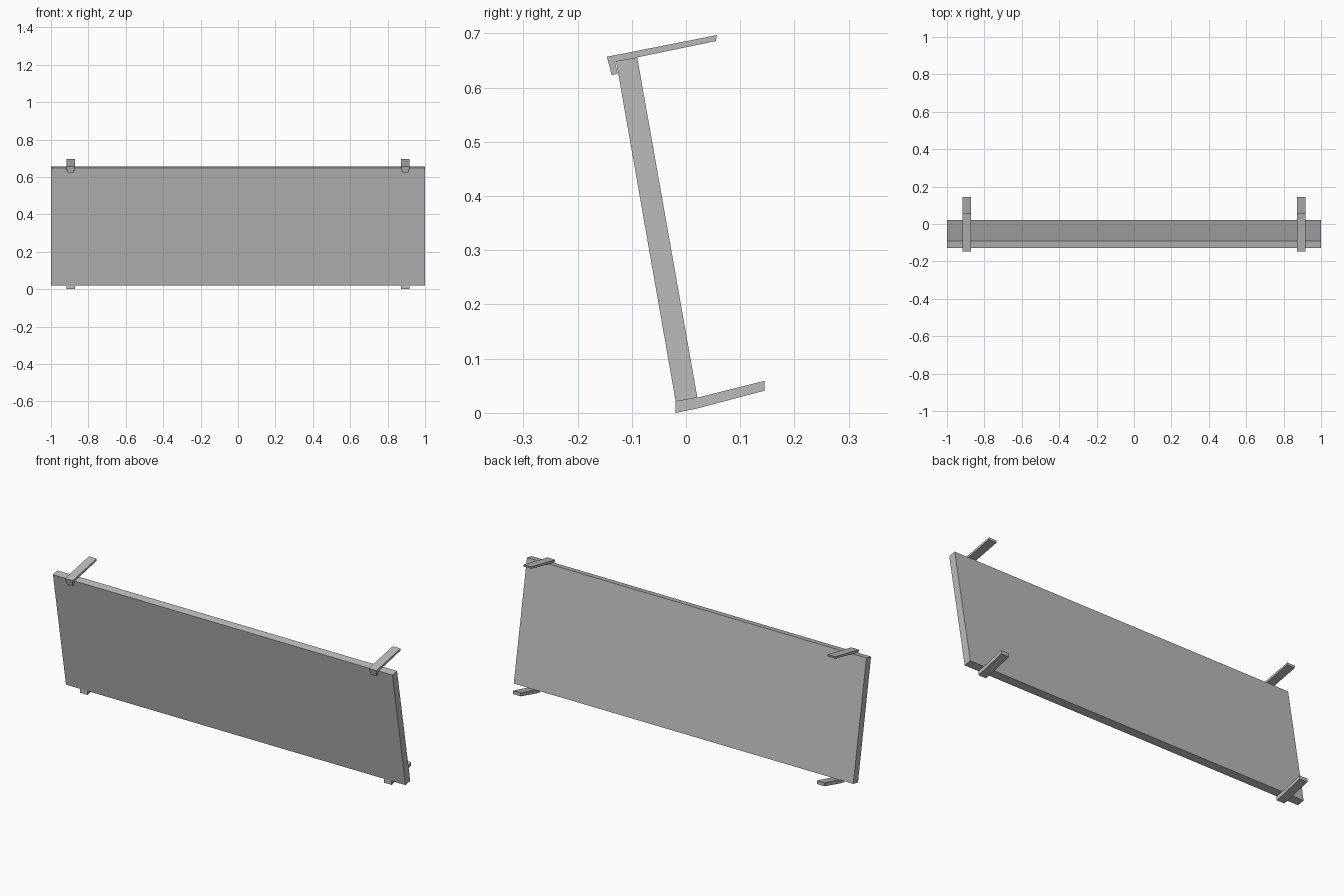
import bpy
import bmesh

cube = bpy.data.objects.get("Cube")
if cube:
    bpy.data.objects.remove(cube, do_unlink=True)

grey = bpy.data.materials.new("neutral_grey")
grey.use_nodes = True
colour = (0.5, 0.5, 0.5, 1)
grey.diffuse_color = colour
grey.node_tree.nodes["Principled BSDF"].inputs["Base Color"].default_value = colour


def extrude_profile(name, profile, x_centre, width, taper=None):
    """Extrude a (y, z) profile along x; taper maps a profile index to a width scale."""
    taper = taper or {}
    bm = bmesh.new()
    sides = []
    for s in (-1, 1):
        sides.append([bm.verts.new((x_centre + s * width / 2 * taper.get(i, 1), y, z))
                      for i, (y, z) in enumerate(profile)])
    a, b = sides
    bm.faces.new(a)
    bm.faces.new(b[::-1])
    n = len(profile)
    for i in range(n):
        j = (i + 1) % n
        bm.faces.new((a[j], a[i], b[i], b[j]))
    bmesh.ops.recalc_face_normals(bm, faces=bm.faces)
    mesh = bpy.data.meshes.new(name)
    bm.to_mesh(mesh)
    bm.free()
    mesh.materials.append(grey)
    obj = bpy.data.objects.new(name, mesh)
    bpy.context.collection.objects.link(obj)
    return obj


# Leaning flat panel
extrude_profile("panel", [(-0.019, 0.021), (0.021, 0.028), (-0.09, 0.656), (-0.129, 0.649)], 0, 2)

# Upper arm with a small tapered lip hooked over the front edge
upper = [(-0.146, 0.657), (-0.137, 0.623), (-0.126, 0.626), (-0.131, 0.648),
         (-0.09, 0.656), (0.055, 0.686), (0.057, 0.697)]
# Lower arm, bent under the panel's bottom edge
lower = [(-0.019, 0.0), (0.02, 0.008), (0.145, 0.041), (0.145, 0.059),
         (0.021, 0.028), (-0.019, 0.021)]

for side, x in (("left", 0.895), ("right", -0.895)):
    extrude_profile(side + "_upper_bracket", upper, x, 0.046, {1: 0.75, 2: 0.75})
    extrude_profile(side + "_lower_bracket", lower, x, 0.046)
